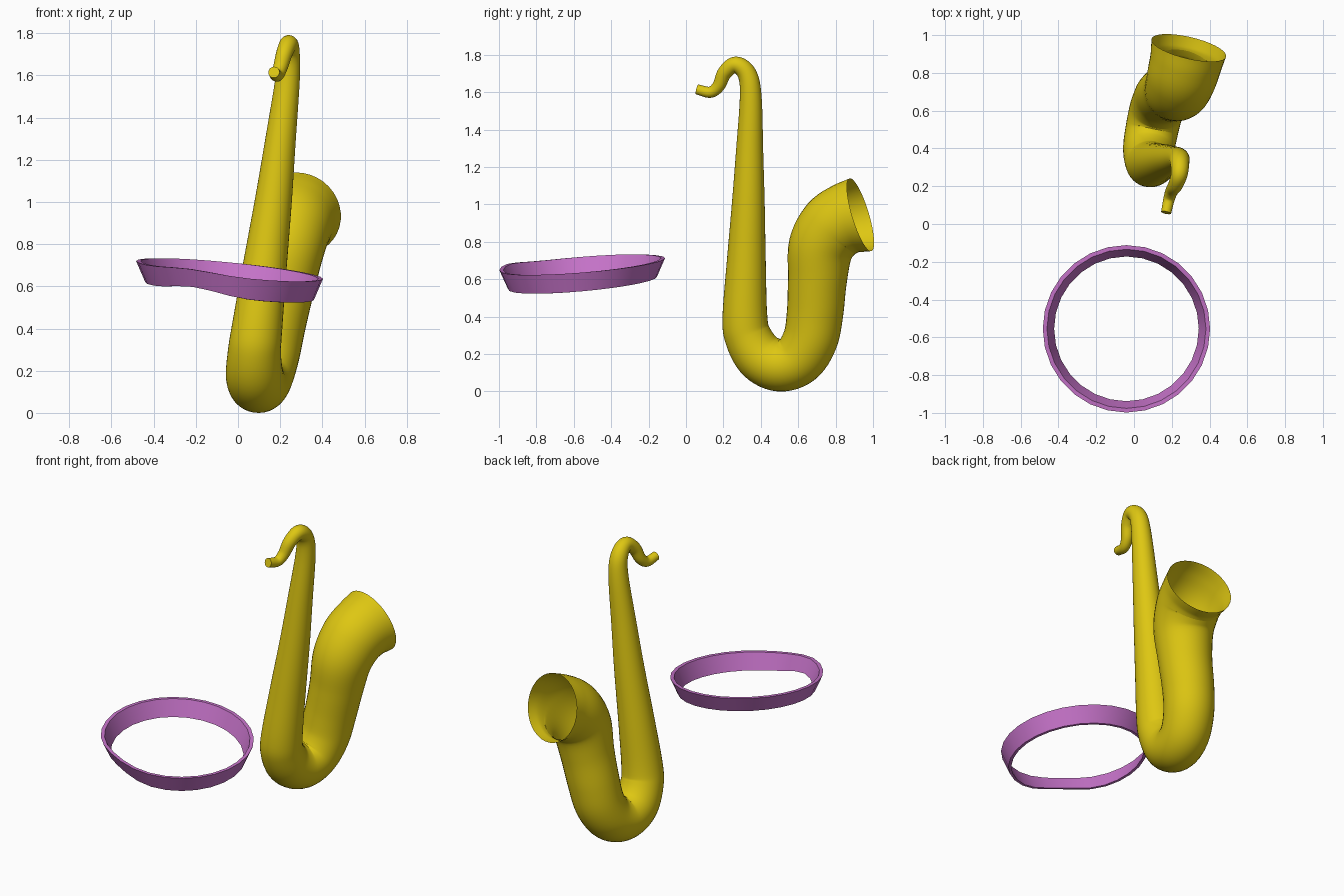
import bpy, bmesh, math
from mathutils import Vector, Matrix

if "Cube" in bpy.data.objects:
    bpy.data.objects.remove(bpy.data.objects["Cube"])


def material(name, rgb):
    m = bpy.data.materials.new(name)
    m.diffuse_color = (*rgb, 1)
    m.use_nodes = True
    m.node_tree.nodes["Principled BSDF"].inputs["Base Color"].default_value = m.diffuse_color
    return m


def finish(name, bm, mat, angle):
    bmesh.ops.recalc_face_normals(bm, faces=bm.faces)
    mesh = bpy.data.meshes.new(name)
    bm.to_mesh(mesh)
    bm.free()
    mesh.materials.append(mat)
    ob = bpy.data.objects.new(name, mesh)
    bpy.context.collection.objects.link(ob)
    bpy.ops.object.select_all(action='DESELECT')
    ob.select_set(True)
    bpy.context.view_layer.objects.active = ob
    bpy.ops.object.shade_smooth_by_angle(angle=math.radians(angle))
    return ob


def spline(p, t):
    """Catmull-Rom through 4D points (x, y, z, radius)."""
    i = min(int(t), len(p) - 2)
    u = t - i
    b, c = p[i], p[i + 1]
    a = p[i - 1] if i > 0 else b * 2 - c
    d = p[i + 2] if i + 2 < len(p) else c * 2 - b
    return (b * 2 + (c - a) * u + (a * 2 - b * 5 + c * 4 - d) * u * u
            + (b * 3 - a - c * 3 + d) * u ** 3) * 0.5


def bridge(bm, r0, r1):
    n = len(r0)
    for k in range(n):
        bm.faces.new((r0[k], r0[(k + 1) % n], r1[(k + 1) % n], r1[k]))


def sweep(name, points, end_dir, mat, sides=36, steps=6):
    """Tapered tube: closed at the start, open at the end."""
    pts = [Vector(p) for p in points]
    total = (len(pts) - 1) * steps
    samples = [spline(pts, k / steps) for k in range(total + 1)]
    centres = [s.to_3d() for s in samples]
    bm = bmesh.new()
    side, prev = Vector((1, 0, 0)), None
    for k, c in enumerate(centres):
        tan = (centres[min(k + 1, total)] - centres[max(k - 1, 0)]).normalized()
        w = max(0, (k - (total - 2 * steps)) / (2 * steps))
        tan = tan.lerp(Vector(end_dir).normalized(), w).normalized()
        side = (side - tan * side.dot(tan)).normalized()
        up = tan.cross(side)
        ring = []
        for j in range(sides):
            a = 2 * math.pi * j / sides
            ring.append(bm.verts.new(
                c + (side * math.cos(a) + up * math.sin(a)) * samples[k].w))
        if prev:
            bridge(bm, prev, ring)
        else:
            bm.faces.new(ring[::-1])
        prev = ring
    return finish(name, bm, mat, 50)


gold = material("gold yellow", (0.73, 0.57, 0.006))
pink = material("orchid pink", (0.56, 0.17, 0.58))

# Horn: mouthpiece, neck, body, bow and flared bell in one tapered sweep
horn_path = [
    (0.17, 0.06, 1.615, 0.027), (0.185, 0.13, 1.60, 0.030),
    (0.20, 0.175, 1.635, 0.034), (0.22, 0.207, 1.705, 0.039),
    (0.24, 0.265, 1.747, 0.044), (0.242, 0.325, 1.70, 0.051),
    (0.235, 0.346, 1.58, 0.058), (0.20, 0.340, 1.28, 0.073),
    (0.167, 0.333, 1.00, 0.088), (0.125, 0.322, 0.68, 0.105),
    (0.09, 0.315, 0.40, 0.120), (0.078, 0.333, 0.29, 0.126),
    (0.078, 0.40, 0.185, 0.136), (0.095, 0.50, 0.14, 0.140),
    (0.118, 0.60, 0.175, 0.143), (0.145, 0.665, 0.28, 0.147),
    (0.17, 0.69, 0.42, 0.151), (0.205, 0.703, 0.60, 0.158),
    (0.232, 0.722, 0.77, 0.175), (0.255, 0.785, 0.875, 0.186),
    (0.275, 0.86, 0.925, 0.192), (0.29, 0.933, 0.945, 0.203),
]
sweep("horn", horn_path, (0.22, 0.93, 0.28), gold)

# Collar: tilted, slightly dented ring with a sloping wall
SEG = 28
bm = bmesh.new()
loops = [[], [], [], []]
for k in range(SEG):
    deg = 360 * k / SEG
    a = math.radians(deg)
    dent = math.exp(-((deg - 245) / 25) ** 2)
    top = 0.678 + 0.055 * math.cos(math.radians(deg - 140)) + 0.018 * dent
    low = top - 0.10 + 0.015 * dent
    # outer bottom, outer top, inner top, inner bottom
    for loop, r, z in zip(loops, (0.400, 0.443, 0.421, 0.383),
                          (low, top, top, low)):
        loop.append(bm.verts.new((-0.04 + r * math.cos(a),
                                  -0.555 + r * math.sin(a), z)))
for k in range(4):
    bridge(bm, loops[k], loops[(k + 1) % 4])
finish("collar_ring", bm, pink, 40)
